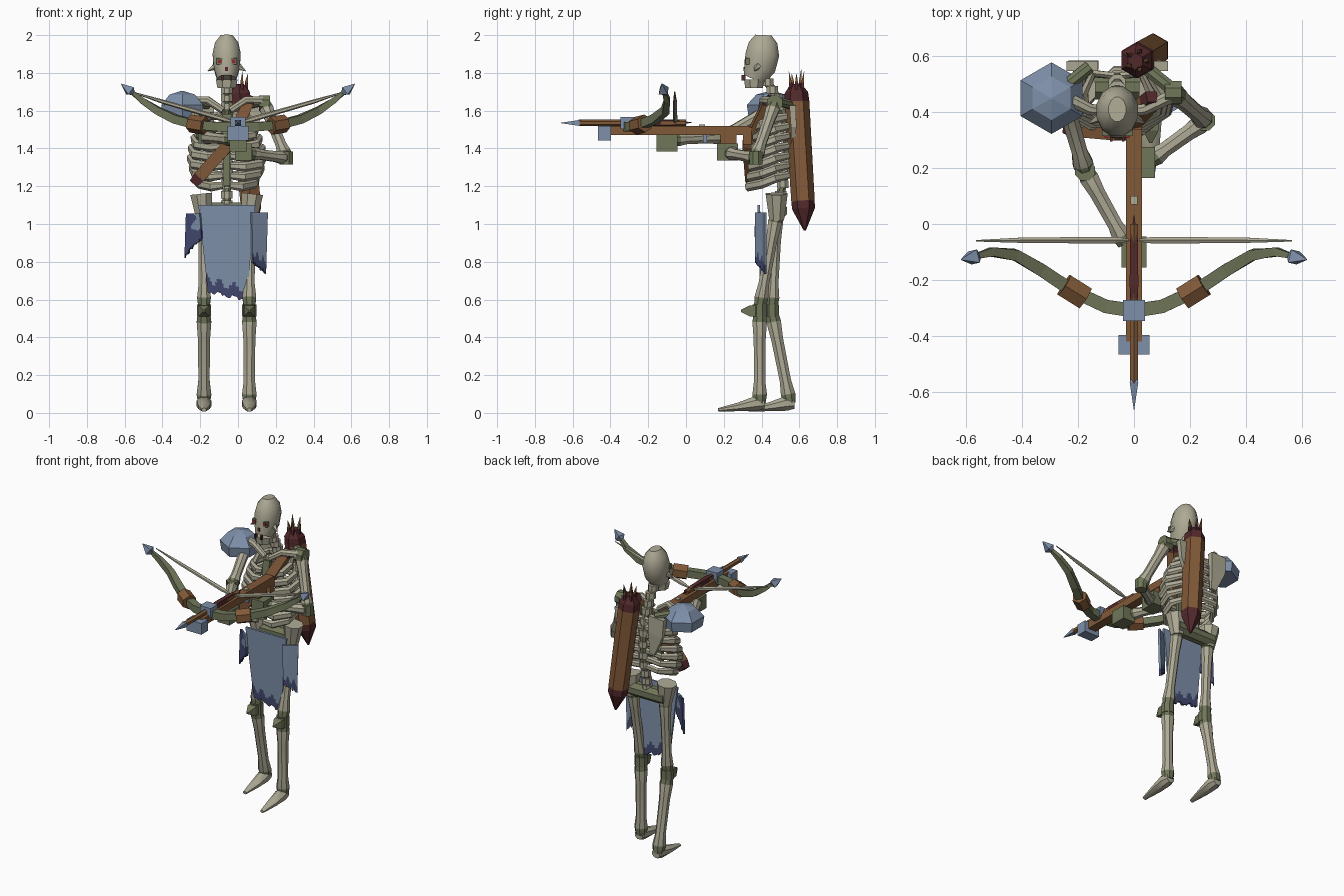
import bpy, bmesh, math, random
from mathutils import Vector as V

random.seed(4)
if "Cube" in bpy.data.objects:
    bpy.data.objects.remove(bpy.data.objects["Cube"])


def material(name, r, g, b):
    m = bpy.data.materials.new(name)
    m.use_nodes = True
    m.diffuse_color = (r, g, b, 1)
    m.node_tree.nodes["Principled BSDF"].inputs["Base Color"].default_value = (r, g, b, 1)
    return m


BONE = material("pale bone", .42, .40, .30)
JOINT = material("mossy bone", .16, .18, .10)
STEEL = material("blue steel", .21, .28, .40)
NAVY = material("navy stain", .055, .065, .16)
WOOD = material("brown wood", .22, .10, .04)
RED = material("dark red leather", .085, .022, .025)
EYE = material("red eye", .30, .02, .03)
CX = -.06  # body centre line
smooth = []


def finish(name, bm, mats):
    bmesh.ops.recalc_face_normals(bm, faces=bm.faces)
    me = bpy.data.meshes.new(name)
    bm.to_mesh(me)
    bm.free()
    for m in mats:
        me.materials.append(m)
    ob = bpy.data.objects.new(name, me)
    bpy.context.collection.objects.link(ob)
    return ob


def tube(name, mats, path, radii, sides=8):
    """Loft along a path; a radius is one number or (sideways, upward)."""
    mats = mats if isinstance(mats, list) else [mats]
    pts = [V(p) for p in path]
    axis = (pts[-1] - pts[0]).normalized()
    ref = V((0, 1, 0)) if abs(axis.z) > .75 else V((0, 0, 1))
    bm, rings = bmesh.new(), []
    for i, p in enumerate(pts):
        t = (pts[min(i + 1, len(pts) - 1)] - pts[max(i - 1, 0)]).normalized()
        side = t.cross(ref).normalized()
        up = side.cross(t)
        r = radii[i] if isinstance(radii, list) else radii
        a, b = r if isinstance(r, tuple) else (r, r)
        ang = [math.tau * (k + .5) / sides for k in range(sides)]
        rings.append([bm.verts.new(p + side * a * math.cos(q) + up * b * math.sin(q)) for q in ang])
    for i in range(len(rings) - 1):
        for k in range(sides):
            n = (k + 1) % sides
            f = bm.faces.new((rings[i][k], rings[i][n], rings[i + 1][n], rings[i + 1][k]))
            f.material_index = min(i, len(mats) - 1)
    bm.faces.new(rings[0])
    bm.faces.new(rings[-1]).material_index = len(mats) - 1
    ob = finish(name, bm, mats)
    if sides > 6:
        smooth.append(ob)
    return ob


def box(name, mat, centre, size):
    bm = bmesh.new()
    bmesh.ops.create_cube(bm, size=1)
    bmesh.ops.scale(bm, vec=size, verts=bm.verts)
    bmesh.ops.translate(bm, vec=centre, verts=bm.verts)
    return finish(name, bm, [mat])


def bone(name, a, b, r):
    """Long bone with flared ends."""
    a, b = V(a), V(b)
    pts = [a.lerp(b, t) for t in (0, .1, .3, .75, .9, 1)]
    return tube(name, [JOINT, BONE, BONE, BONE, JOINT], pts, [r * k for k in (.9, 1.1, .9, .85, 1.1, .9)])


def panel(name, tl, tr, bl, br, stained):
    """Ragged cloth with stains chosen by a rule on (across, down)."""
    bm, n = bmesh.new(), 24
    tl, tr, bl, br = V(tl), V(tr), V(bl), V(br)
    rows = []
    for j in range(n + 1):
        row = []
        for i in range(n + 1):
            p = tl.lerp(tr, i / n).lerp(bl.lerp(br, i / n), j / n)
            if j == n:
                p.z += random.uniform(-.012, .012)
            row.append(bm.verts.new(p))
        rows.append(row)
    for j in range(n):
        for i in range(n):
            f = bm.faces.new((rows[j][i], rows[j][i + 1], rows[j + 1][i + 1], rows[j + 1][i]))
            f.material_index = int(stained(i / n, j / n))
    ob = finish(name, bm, [STEEL, NAVY])
    mod = ob.modifiers.new("thickness", "SOLIDIFY")
    mod.thickness, mod.offset = .014, 0


# Skull, jaw and face
tube("skull", BONE, [(CX, .36, 1.765), (CX, .39, 1.83), (CX, .405, 1.9), (CX, .408, 1.96), (CX, .41, 2)],
     [(.052, .06), (.072, .088), (.077, .092), (.064, .078), (.032, .045)], 12)
tube("jaw", BONE, [(CX, .36, 1.72), (CX, .36, 1.765)], [(.053, .05), (.062, .057)], 8)
for s, side in ((-1, "right"), (1, "left")):
    box(side + "_eye_socket", JOINT, (CX + s * .037, .325, 1.862), (.036, .022, .034))
    box(side + "_eye", EYE, (CX + s * .037, .316, 1.862), (.018, .012, .018))
    tube(side + "_cheek_spike", BONE, [(CX + s * .06, .38, 1.835), (CX + s * .1, .36, 1.81)], [.02, .002], 5)
    box(side + "_tooth", RED, (CX + s * .022, .305, 1.775), (.009, .02, .03))
box("nose_hole", RED, (CX, .312, 1.82), (.016, .016, .022))

# Spine and sternum
spine = [(.42, 1.77), (.47, 1.69), (.515, 1.6), (.535, 1.45), (.53, 1.3), (.505, 1.18), (.49, 1.08)]
tube("spine", JOINT, [(CX, y, z) for y, z in spine], .024)
for i in range(len(spine) - 1):
    for h in (.25, .75):
        (y0, z0), (y1, z1) = spine[i], spine[i + 1]
        y, z = y0 + (y1 - y0) * h, z0 + (z1 - z0) * h
        tube("vertebra", BONE, [(CX, y, z - .02), (CX, y, z + .02)], .033)
tube("sternum", JOINT, [(CX, .35, 1.2), (CX, .365, 1.4), (CX, .40, 1.58)], [(.024, .015), (.026, .016), (.035, .02)], 4)

# Ribs, collarbones, shoulder blades
widths = (.12, .155, .175, .19, .195, .185, .16)
for i, w in enumerate(widths):
    z, front = 1.555 - i * .052, .395 - i * .008
    for s in (-1, 1):
        course = ((.01, .53, .02), (.7 * w, .54, .015), (w, .47, 0), (.92 * w, .4, -.03),
                  (.5 * w, front - .02, -.045), (.02, front - .02, -.04))
        tube("rib", BONE, [(CX + s * x, y, z + d) for x, y, d in course],
             [(.014, .02)] * 2 + [(.018, .026)] * 3 + [(.012, .018)], 6)
for s, side in ((-1, "right"), (1, "left")):
    tube(side + "_collarbone", BONE, [(CX + s * .02, .4, 1.6), (CX + s * .1, .41, 1.655), (CX + s * .2, .46, 1.65)], [.02, .022, .026])
    tube(side + "_shoulder_blade", BONE, [(CX + s * .09, .565, 1.38), (CX + s * .12, .57, 1.52), (CX + s * .125, .565, 1.63)],
         [(.025, .015), (.075, .02), (.08, .025)], 4)
    tube(side + "_shoulder_bridge", JOINT, [(CX + s * .1, .56, 1.63), (CX + s * .2, .48, 1.65)], .025)

# Pelvis and legs
tube("pelvis_bar", JOINT, [(CX - .14, .49, 1.07), (CX + .14, .49, 1.07)], .048)
for s, side, knee_y, ankle_y in ((-1, "right", .455, .55), (1, "left", .39, .39)):
    x = CX + s * .12
    tube(side + "_hip_flare", BONE, [(x, .48, 1.02), (x + s * .015, .48, 1.16)], [.042, .063])
    bone(side + "_thigh", (x, .48, 1.06), (x, knee_y, .56), .036)
    tube(side + "_knee", JOINT, [(x, knee_y, .51), (x, knee_y, .575)], .041)
    tube(side + "_kneecap", JOINT, [(x, knee_y, .54), (x, knee_y - .055, .54), (x, knee_y - .1, .54)], [.045, .04, .008], 4)
    bone(side + "_shin", (x, knee_y, .53), (x, ankle_y, .05), .038)
    tube(side + "_foot", BONE, [(x, ankle_y + .025, .05), (x, ankle_y - .02, .05), (x, ankle_y - .11, .032), (x, ankle_y - .22, .016)],
         [.03, .042, (.034, .025), (.014, .01)])

# Arms and hands
arms = (("left", (.14, .47, 1.64), (.255, .37, 1.35), (.06, .23, 1.375), (.03, .22, 1.38)),
        ("right", (-.25, .45, 1.61), (-.175, .19, 1.46), (-.03, -.07, 1.445), (0, -.1, 1.428)))
for side, shoulder, elbow, wrist, hand in arms:
    tube(side + "_shoulder_joint", JOINT, [V(shoulder) - V((.03, 0, 0)), V(shoulder) + V((.03, 0, 0))], .045)
    bone(side + "_upper_arm", shoulder, elbow, .036)
    tube(side + "_elbow", JOINT, [V(elbow) - V((0, 0, .034)), V(elbow) + V((0, 0, .034))], .038)
    bone(side + "_forearm", elbow, wrist, .034)
    box(side + "_hand", JOINT, hand, (.09, .11, .09))

# Shoulder armour
tube("shoulder_guard", STEEL, [(-.295, .45, 1.565), (-.295, .45, 1.63), (-.295, .45, 1.685), (-.295, .45, 1.705)],
     [.118, .128, .078, .005], 6)

# Hanging cloth
panel("front_cloth", (-.21, .385, 1.1), (.092, .385, 1.1), (-.16, .4, .645), (.045, .4, .595),
      lambda u, v: v > .86 + .05 * math.sin(u * 17) - (.07 if u < .1 else 0))
panel("right_cloth", (-.272, .42, 1.055), (-.2, .37, 1.055), (-.28, .42, .83), (-.19, .37, .93),
      lambda u, v: u < .55 + .2 * math.sin(v * 13) or v > .6)
panel("left_cloth", (.07, .37, 1.06), (.155, .42, 1.06), (.075, .37, .8), (.145, .42, .745),
      lambda u, v: v > .8 + .06 * math.sin(u * 15))

# Chest strap
tube("chest_strap", [RED, WOOD, WOOD, RED],
     [(-.235, .35, 1.215), (-.205, .345, 1.25), (-.05, .33, 1.42), (.05, .43, 1.63), (.065, .455, 1.67)],
     [.035, .045, .045, .04, .03], 4)

# Quiver and its arrows
top, bottom = V((.01, .585, 1.68)), V((.07, .622, 1.08))
axis = (bottom - top).normalized()
tube("quiver", [RED, RED, WOOD, RED, RED],
     [top - axis * .06, top - axis * .015, top + axis * .035, bottom - axis * .04, bottom, bottom + axis * .115],
     [.03, .062, .066, .062, .06, .006], 6)
for k in range(5):
    off = V((math.cos(k * 1.257), math.sin(k * 1.257), 0)) * .034
    tube("quiver_arrow", [RED, WOOD], [top + off, top + off + V((0, 0, .07)), top + off * 1.25 + V((0, 0, .115 + .012 * (k % 3)))],
         [.013, .011, .001], 4)

# Crossbow stock
box("stock", WOOD, (0, -.04, 1.495), (.058, .76, .05))
box("stock_butt", WOOD, (0, .325, 1.465), (.056, .045, .09))
box("grip", WOOD, (0, .225, 1.45), (.05, .085, .06))
box("nut", BONE, (0, .085, 1.52), (.024, .03, .012))
box("trigger", STEEL, (0, .1, 1.45), (.02, .022, .04))
box("front_block", STEEL, (0, -.432, 1.48), (.11, .07, .075))
box("bow_clamp", STEEL, (0, -.31, 1.535), (.08, .075, .065))

# Bow limbs, wraps, tips and string
half = [(.1, -.295, 1.515), (.218, -.24, 1.525), (.33, -.165, 1.555), (.425, -.11, 1.6), (.51, -.1, 1.655), (.575, -.118, 1.71)]
thick = [.034, .033, .032, .028, .022, .012]
limb = [(-x, y, z) for x, y, z in reversed(half)] + [(0, -.31, 1.515)] + half
tube("bow", JOINT, limb, thick[::-1] + [.036] + thick, 4)
for s, side in ((-1, "right"), (1, "left")):
    tube(side + "_bow_wrap", WOOD, [(s * .175, -.265, 1.52), (s * .25, -.218, 1.532)], .048, 6)
    tube(side + "_bow_tip", STEEL, [(s * .555, -.112, 1.69), (s * .572, -.118, 1.705), (s * .618, -.127, 1.742)], [.012, .034, .002], 4)
    tube(side + "_string", BONE, [(s * .02, -.058, 1.54), (s * .07, -.058, 1.553), (s * .4, -.058, 1.648), (s * .565, -.06, 1.7)],
         [.006, .014, .011, .003], 6)

# Loaded bolt
tube("bolt_shaft", WOOD, [(0, -.57, 1.535), (0, .0, 1.535)], .017, 6)
tube("bolt_head", STEEL, [(0, -.55, 1.535), (0, -.565, 1.535), (0, -.665, 1.535)], [.012, .022, .001], 4)
tube("bolt_fletching", RED, [(0, -.28, 1.537), (0, -.22, 1.537), (0, -.07, 1.537), (0, .03, 1.537)], [.016, .022, .02, .002], 4)

# Smooth the round bones, keeping hard edges
bpy.ops.object.select_all(action="DESELECT")
for ob in smooth:
    ob.select_set(True)
bpy.context.view_layer.objects.active = smooth[0]
bpy.ops.object.shade_smooth_by_angle(angle=math.radians(40))
